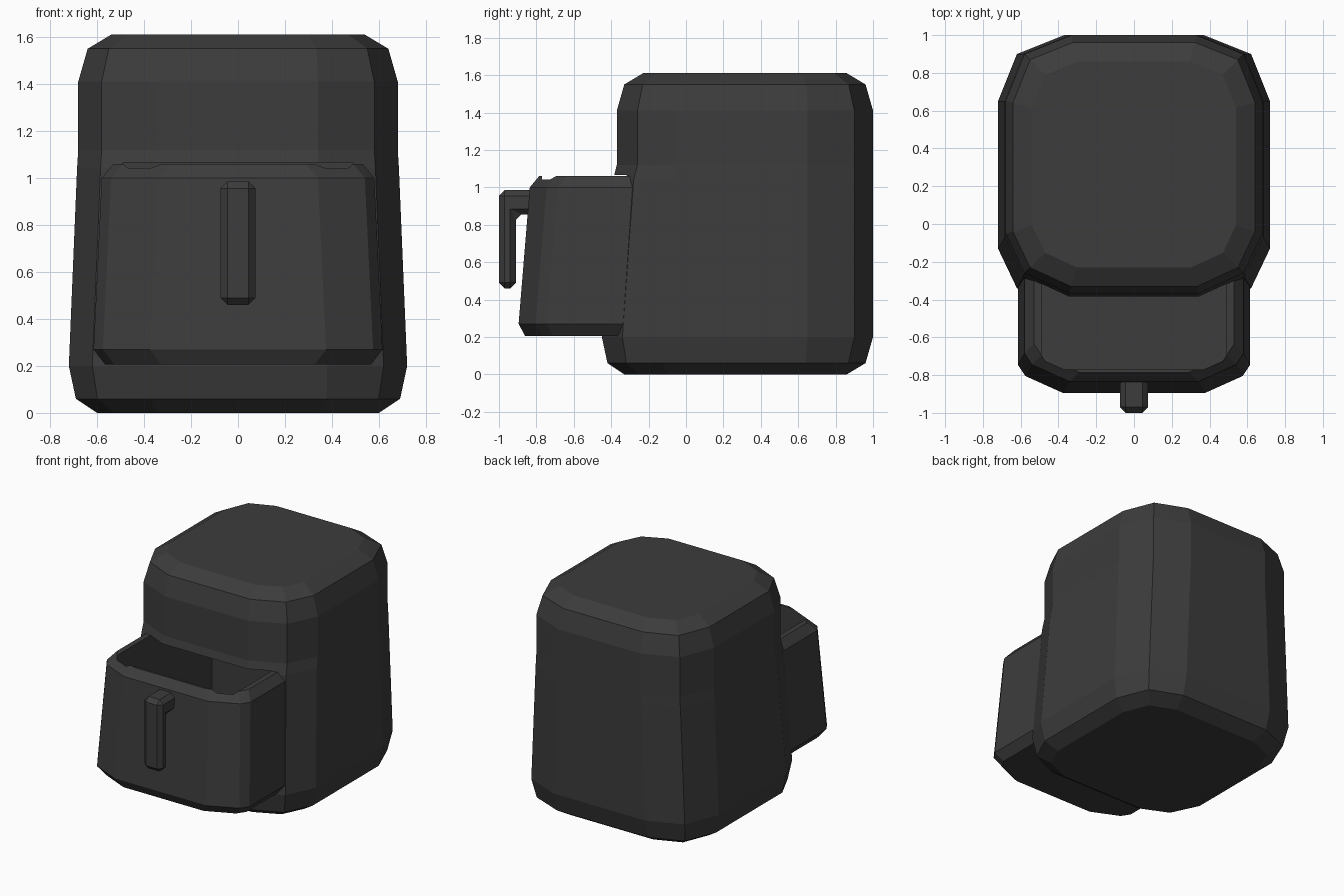
import bpy
import bmesh

cube = bpy.data.objects.get("Cube")
if cube:
    bpy.data.objects.remove(cube, do_unlink=True)

charcoal = bpy.data.materials.new("charcoal plastic")
charcoal.use_nodes = True
colour = (0.045, 0.045, 0.045, 1)
charcoal.diffuse_color = colour
charcoal.node_tree.nodes["Principled BSDF"].inputs["Base Color"].default_value = colour


def make_object(name, bm):
    bmesh.ops.recalc_face_normals(bm, faces=bm.faces)
    mesh = bpy.data.meshes.new(name)
    bm.to_mesh(mesh)
    bm.free()
    mesh.materials.append(charcoal)
    obj = bpy.data.objects.new(name, mesh)
    bpy.context.collection.objects.link(obj)
    return obj


def mirrored(half):
    """Close a right-hand outline (back to front) with its mirror image."""
    return half + [(-x, y) for x, y in reversed(half)]


def loft(name, rings):
    """Join (height, outline) rings into a closed solid."""
    bm = bmesh.new()
    loops = [[bm.verts.new((x, y, z)) for x, y in outline] for z, outline in rings]
    for low, high in zip(loops, loops[1:]):
        for i in range(len(low)):
            j = (i + 1) % len(low)
            bm.faces.new((low[i], low[j], high[j], high[i]))
    bm.faces.new(loops[0])
    bm.faces.new(loops[-1])
    return make_object(name, bm)


def body_outline(w, front, back, c):
    return mirrored([(w - 0.35 * c, back), (w - 0.1 * c, back - 0.1 * c),
                     (w, back - 0.35 * c), (w, front + 0.32 * c),
                     (w - 0.1 * c, front + 0.11 * c), (w - 0.34 * c, front)])


def drawer_outline(w, front, back, c=1):
    return mirrored([(w, back), (w, front + 0.15 * c),
                     (w - 0.04 * c, front + 0.09 * c), (w - 0.24 * c, front)])


def cut(target, cutter):
    mod = target.modifiers.new("cavity", "BOOLEAN")
    mod.operation = "DIFFERENCE"
    mod.solver = "EXACT"
    mod.object = cutter


# Main housing: height, half width, front, back, corner size
housing_rings = [(0, 0.60, -0.33, 0.86, 0.75), (0.06, 0.69, -0.42, 0.96, 0.92),
                 (0.2, 0.72, -0.45, 1.0, 1), (1.04, 0.685, -0.39, 1.0, 1),
                 (1.12, 0.68, -0.37, 1.0, 1), (1.41, 0.68, -0.37, 1.0, 1),
                 (1.55, 0.64, -0.33, 0.96, 0.9), (1.61, 0.54, -0.23, 0.86, 0.7)]
housing = loft("housing", [(z, body_outline(*r)) for z, *r in housing_rings])

# Pull-out drawer: height, half width, front
drawer_rings = [(0.205, 0.565, -0.86), (0.27, 0.615, -0.895),
                (1.0, 0.58, -0.835), (1.06, 0.53, -0.785)]
drawer = loft("drawer", [(z, drawer_outline(w, f, -0.15)) for z, w, f in drawer_rings])

# Cooking cavity shared by the drawer and the housing
inner = drawer_outline(0.49, -0.77, 0.4, 0.5)
cavity = loft("cavity_cutter", [(0.3, inner), (1.065, inner)])
cavity.hide_render = True
cavity.hide_set(True)
cavity.display_type = "WIRE"
cut(housing, cavity)
cut(drawer, cavity)

# Handle: an L-shaped bar with chamfered edges
bm = bmesh.new()
profile = [(-0.80, 0.985), (-1.0, 0.985), (-1.0, 0.46),
           (-0.91, 0.46), (-0.91, 0.855), (-0.80, 0.855)]
side = bm.faces.new([bm.verts.new((-0.075, y, z)) for y, z in profile])
moved = bmesh.ops.extrude_face_region(bm, geom=[side])["geom"]
bmesh.ops.translate(bm, vec=(0.15, 0, 0),
                    verts=[g for g in moved if isinstance(g, bmesh.types.BMVert)])
bmesh.ops.recalc_face_normals(bm, faces=bm.faces)
edges = [e for e in bm.edges if not all(v.co.y > -0.81 for v in e.verts)]
bmesh.ops.bevel(bm, geom=edges, offset=0.03, offset_type="OFFSET",
                segments=1, affect="EDGES", clamp_overlap=True)
make_object("handle", bm)
